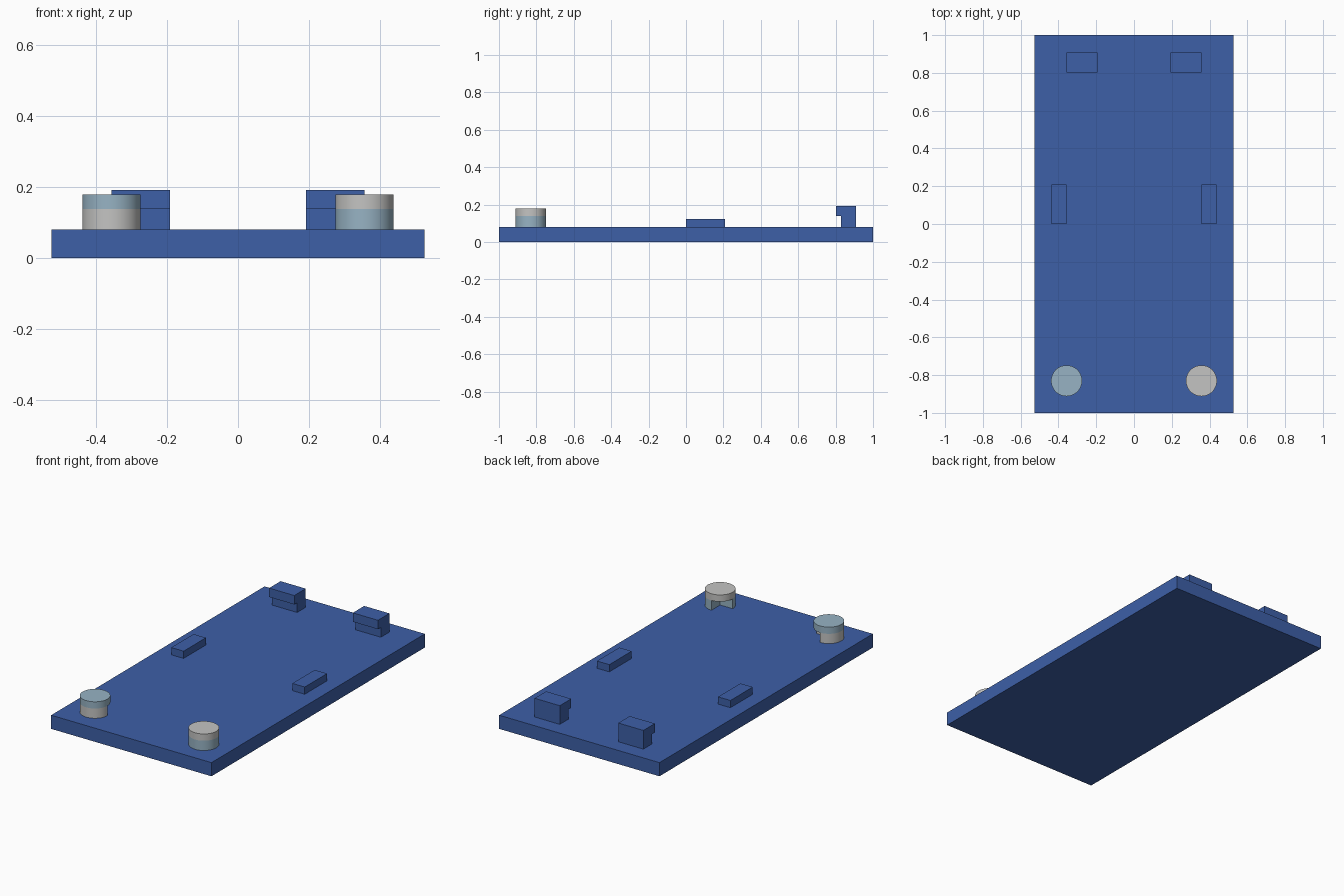
import bpy, bmesh, math

if "Cube" in bpy.data.objects:
    bpy.data.objects.remove(bpy.data.objects["Cube"])


def material(name, color):
    m = bpy.data.materials.new(name)
    m.diffuse_color = (*color, 1)
    m.use_nodes = True
    m.node_tree.nodes["Principled BSDF"].inputs["Base Color"].default_value = m.diffuse_color
    return m


BLUE = material("blue", (0.047, 0.115, 0.39))
PALE = material("pale_blue", (0.31, 0.45, 0.55))
GREY = material("light_grey", (0.55, 0.55, 0.54))

PLATE_TOP = 0.081
POST_MID, POST_TOP = 0.139, 0.179


def prism(name, points, offset, mat, smooth=False):
    """Extrude a closed 3D outline along an offset vector."""
    bm = bmesh.new()
    face = bm.faces.new([bm.verts.new(p) for p in points])
    new = bmesh.ops.extrude_face_region(bm, geom=[face])["geom"]
    bmesh.ops.translate(bm, vec=offset,
                        verts=[v for v in new if isinstance(v, bmesh.types.BMVert)])
    bmesh.ops.recalc_face_normals(bm, faces=bm.faces)
    mesh = bpy.data.meshes.new(name)
    bm.to_mesh(mesh)
    bm.free()
    mesh.materials.append(mat)
    obj = bpy.data.objects.new(name, mesh)
    bpy.context.collection.objects.link(obj)
    if smooth:
        bpy.ops.object.select_all(action='DESELECT')
        bpy.context.view_layer.objects.active = obj
        obj.select_set(True)
        bpy.ops.object.shade_smooth_by_angle(angle=math.radians(30))
    return obj


def box(name, x0, x1, y0, y1, z0, z1, mat):
    outline = [(x0, y0, z0), (x1, y0, z0), (x1, y1, z0), (x0, y1, z0)]
    return prism(name, outline, (0, 0, z1 - z0), mat)


def arc(cx, cy, r, z, start, sweep, n):
    return [(cx + r * math.cos(math.radians(start + sweep * i / n)),
             cy + r * math.sin(math.radians(start + sweep * i / n)), z)
            for i in range(n + 1)]


# Base plate
box("base_plate", -0.526, 0.526, -1, 1, 0, PLATE_TOP, BLUE)

for side, s, cap_mat, stem_mat in (("left", -1, PALE, GREY), ("right", 1, GREY, PALE)):
    # Hook with an overhanging lip toward the front
    profile = [(0.829, PLATE_TOP), (0.909, PLATE_TOP), (0.909, 0.192),
               (0.802, 0.192), (0.802, 0.139), (0.829, 0.139)]
    prism(side + "_hook", [(s * 0.192, y, z) for y, z in profile],
          (s * 0.165, 0, 0), BLUE)

    # Low guide block
    x0, x1 = sorted((s * 0.357, s * 0.438))
    box(side + "_guide_block", x0, x1, 0, 0.209, PLATE_TOP, 0.124, BLUE)

    # Post: stem missing its inner rear quarter, under a full round cap
    cx, cy, r = s * 0.357, -0.83, 0.082
    start = 90 if s < 0 else 180
    stem = [(cx, cy, PLATE_TOP)] + arc(cx, cy, r, PLATE_TOP, start, 270, 48)
    prism(side + "_post_stem", stem, (0, 0, POST_MID - PLATE_TOP), stem_mat, True)
    cap = arc(cx, cy, r, POST_MID, 0, 360, 64)[:-1]
    prism(side + "_post_cap", cap, (0, 0, POST_TOP - POST_MID), cap_mat, True)
